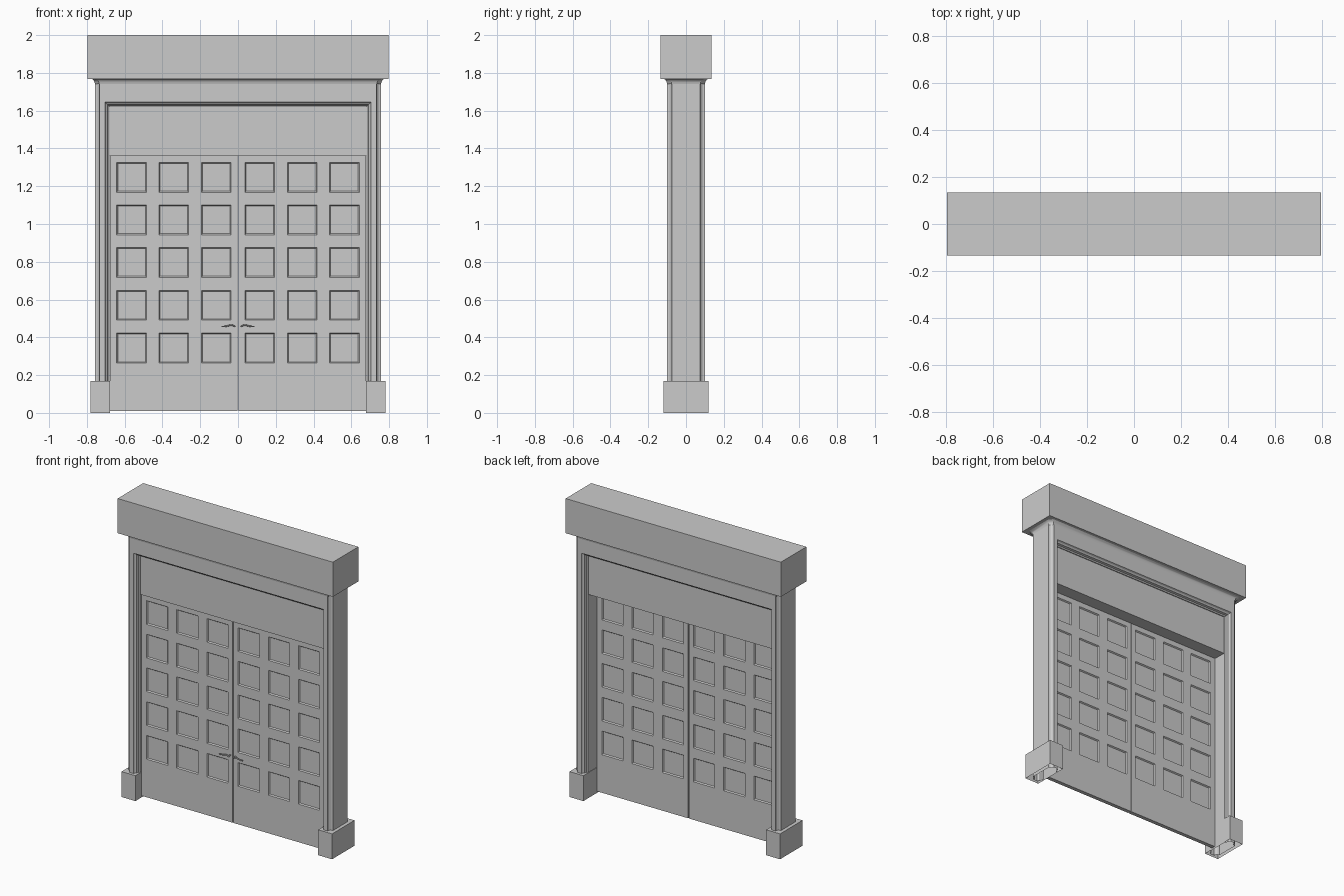
import bpy, bmesh
from mathutils import Vector

if "Cube" in bpy.data.objects:
    bpy.data.objects.remove(bpy.data.objects["Cube"])


def finish(bm, name, mirror=False, smooth=False):
    bmesh.ops.recalc_face_normals(bm, faces=bm.faces[:])
    me = bpy.data.meshes.new(name)
    bm.to_mesh(me)
    bm.free()
    ob = bpy.data.objects.new(name, me)
    bpy.context.collection.objects.link(ob)
    if mirror:
        ob.modifiers.new("mirror", 'MIRROR')
    if smooth:
        bpy.context.view_layer.objects.active = ob
        ob.select_set(True)
        bpy.ops.object.shade_smooth_by_angle(angle=0.6)
        ob.select_set(False)
    return ob


def box(name, x, y, z, mirror=False, open_bottom=False):
    bm = bmesh.new()
    bmesh.ops.create_cube(bm, size=1)
    for v in bm.verts:
        v.co = Vector([a + (b - a) * (c + 0.5) for (a, b), c in zip((x, y, z), v.co)])
    if open_bottom:
        bm.faces.ensure_lookup_table()
        low = [f for f in bm.faces if f.calc_center_median().z < z[0] + 1e-4]
        bmesh.ops.delete(bm, geom=low, context='FACES_ONLY')
    return finish(bm, name, mirror)


def loft(name, rings, closed_section=True, smooth=False):
    bm = bmesh.new()
    vs = [[bm.verts.new(p) for p in r] for r in rings]
    n = len(rings[0])
    for a, b in zip(vs, vs[1:]):
        for i in range(n if closed_section else n - 1):
            j = (i + 1) % n
            bm.faces.new((a[i], a[j], b[j], b[i]))
    return finish(bm, name, smooth=smooth)


# Lintel block, transom panel and post bases
box("lintel", (-0.797, 0.797), (-0.135, 0.135), (1.768, 2.0))
box("transom", (-0.68, 0.68), (-0.06, 0.06), (1.36, 1.625))
box("post_base", (0.677, 0.78), (-0.119, 0.119), (0, 0.17), mirror=True, open_bottom=True)

# Moulded frame: section (side offset, top offset, y) swept up, across and down
half = [(0, 0, -0.066), (0.008, 0.008, -0.07), (0.012, 0.012, -0.084), (0.02, 0.02, -0.09),
        (0.025, 0.025, -0.10), (0.053, 0.15, -0.10), (0.055, 0.15, -0.088),
        (0.063, 0.15, -0.079), (0.077, 0.15, -0.075)]
section = half + [(dx, dz, -y) for dx, dz, y in reversed(half)]
corners = [(-1, 0), (-1, 1), (1, 1), (1, 0)]
loft("frame", [[(s * (0.68 + dx), y, (1.62 + dz) * t) for dx, dz, y in section]
               for s, t in corners])

# Cove moulding flaring out under the lintel
cove = [(1.74, 0.0), (1.75, 0.002), (1.758, 0.005), (1.764, 0.01), (1.769, 0.016)]


def cove_ring(z, e):
    q = [(0.757 + e, 0.075 + e), (0.735 + e, 0.10 + e)]
    p = q + [(-x, y) for x, y in reversed(q)]
    return [(x, y, z) for x, y in p + [(-x, -y) for x, y in p]]


loft("cove", [cove_ring(z, e) for z, e in cove], smooth=True)

# Door leaf: grid of cells with panels recessed on both sides, mirrored
px = [0.115, 0.34, 0.563]
pz = [0.344, 0.57, 0.797, 1.022, 1.247]
h = 0.079
xs = [0.003] + [c + s * h for c in px for s in (-1, 1)] + [0.678]
zs = [0.01] + [c + s * h for c in pz for s in (-1, 1)] + [1.362]
bm = bmesh.new()
grid = [[bm.verts.new((x, -0.052, z)) for z in zs] for x in xs]
for i in range(len(xs) - 1):
    for j in range(len(zs) - 1):
        bm.faces.new((grid[i][j], grid[i + 1][j], grid[i + 1][j + 1], grid[i][j + 1]))
ext = bmesh.ops.extrude_face_region(bm, geom=bm.faces[:], use_keep_orig=True)
for g in ext["geom"]:
    if isinstance(g, bmesh.types.BMVert):
        g.co.y = -0.026
bmesh.ops.recalc_face_normals(bm, faces=bm.faces[:])
panels = []
for f in bm.faces:
    c = f.calc_center_median()
    if abs(f.normal.y) > 0.9 and any(abs(c.x - a) < 0.01 for a in px) \
            and any(abs(c.z - b) < 0.01 for b in pz):
        panels.append(f)
bmesh.ops.inset_individual(bm, faces=panels, thickness=0.008, depth=-0.008)
finish(bm, "door_leaf", mirror=True)


# Wavy lever handles on the front, each with a short spindle
def rod(name, pts, r):
    cu = bpy.data.curves.new(name, 'CURVE')
    cu.dimensions = '3D'
    cu.bevel_depth = r
    cu.bevel_resolution = 1
    cu.resolution_u = 4
    cu.use_fill_caps = True
    sp = cu.splines.new('BEZIER')
    sp.bezier_points.add(len(pts) - 1)
    for b, p in zip(sp.bezier_points, pts):
        b.co = p
        b.handle_left_type = b.handle_right_type = 'AUTO'
    bpy.context.collection.objects.link(bpy.data.objects.new(name, cu))


for side, s in (("left", -1), ("right", 1)):
    rod(side + "_handle", [(s * 0.014, -0.074, 0.456), (s * 0.035, -0.076, 0.465),
                           (s * 0.06, -0.076, 0.459), (s * 0.086, -0.074, 0.457)], 0.004)
    rod(side + "_spindle", [(s * 0.02, -0.05, 0.459), (s * 0.02, -0.075, 0.459)], 0.005)
